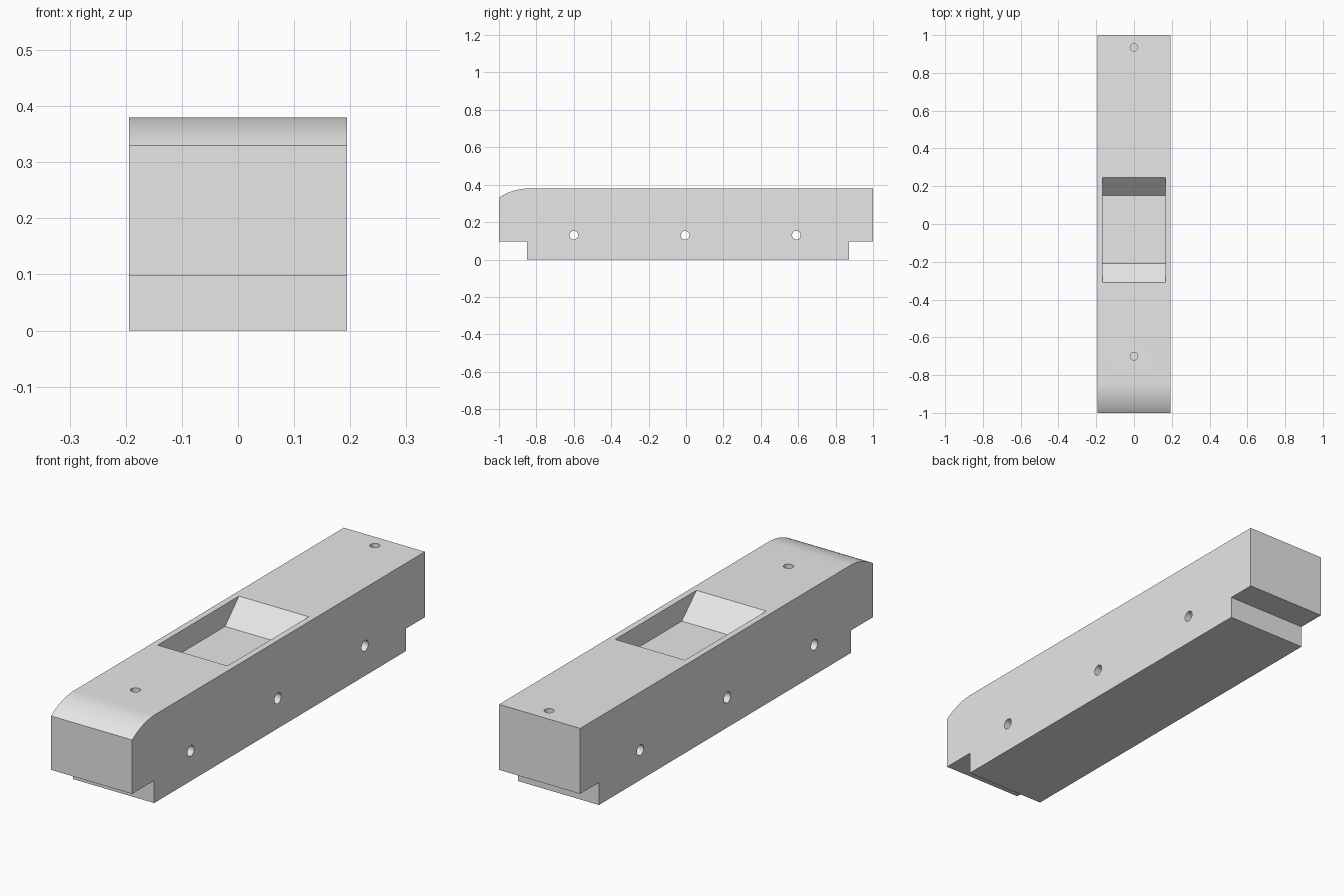
import bpy, bmesh, math
from mathutils import Matrix

if "Cube" in bpy.data.objects:
    bpy.data.objects.remove(bpy.data.objects["Cube"], do_unlink=True)

HALF_WIDTH, TOP, STEP = 0.194, 0.38, 0.097

grey = bpy.data.materials.new("light_grey")
grey.use_nodes = True
grey.diffuse_color = (0.8, 0.8, 0.8, 1)
grey.node_tree.nodes["Principled BSDF"].inputs["Base Color"].default_value = grey.diffuse_color


def make_object(name, bm):
    bmesh.ops.recalc_face_normals(bm, faces=bm.faces)
    mesh = bpy.data.meshes.new(name)
    bm.to_mesh(mesh)
    bm.free()
    mesh.materials.append(grey)
    obj = bpy.data.objects.new(name, mesh)
    bpy.context.collection.objects.link(obj)
    return obj


def prism(name, profile, x0, x1):
    """Extrude a (y, z) side profile across the width."""
    bm = bmesh.new()
    face = bm.faces.new([bm.verts.new((x0, y, z)) for y, z in profile])
    side = bmesh.ops.extrude_face_region(bm, geom=[face])
    verts = [v for v in side["geom"] if isinstance(v, bmesh.types.BMVert)]
    bmesh.ops.translate(bm, verts=verts, vec=(x1 - x0, 0, 0))
    return make_object(name, bm)


def drill(name, centre, radius, depth, axis):
    bm = bmesh.new()
    turn = Matrix.Rotation(math.pi / 2, 4, "Y") if axis == "X" else Matrix()
    bmesh.ops.create_cone(bm, cap_ends=True, segments=32, radius1=radius, radius2=radius,
                          depth=depth, matrix=Matrix.Translation(centre) @ turn)
    return make_object(name, bm)


# Body: stepped underside and a rounded upper front edge
run, drop = 0.16, 0.05
radius = (run ** 2 + drop ** 2) / (2 * drop)
sweep = math.asin(run / radius)
steps = 16
nose = [(-1 + run - radius * math.sin(sweep * i / steps),
         TOP - radius * (1 - math.cos(sweep * i / steps))) for i in range(steps + 1)]
body = prism("body", [(-1, STEP), (-0.85, STEP), (-0.85, 0), (0.872, 0),
                      (0.872, STEP), (1, STEP), (1, TOP)] + nose, -HALF_WIDTH, HALF_WIDTH)

# Pocket with sloping ends, continued above the top face
depth, rise = 0.095, 0.05
front, back = 0.1 * rise / depth, 0.095 * rise / depth
cutters = [prism("pocket_cutter", [(-0.21, TOP - depth), (0.15, TOP - depth),
                                   (0.245 + back, TOP + rise), (-0.31 - front, TOP + rise)],
                 -0.167, 0.167)]

# Cross holes through the sides, blind holes in the top
for y in (-0.6, -0.005, 0.59):
    cutters.append(drill("cross_hole_cutter", (0, y, 0.13), 0.023, 1, "X"))
for y in (-0.7, 0.935):
    cutters.append(drill("top_hole_cutter", (0, y, TOP), 0.02, 0.25, "Z"))

bpy.ops.object.select_all(action="DESELECT")
bpy.context.view_layer.objects.active = body
body.select_set(True)
for cutter in cutters:
    cutter.hide_render = True
    cut = body.modifiers.new(cutter.name, "BOOLEAN")
    cut.operation, cut.solver, cut.object = "DIFFERENCE", "EXACT", cutter
    bpy.ops.object.modifier_apply(modifier=cut.name)
    bpy.data.objects.remove(cutter, do_unlink=True)

bpy.ops.object.shade_smooth_by_angle(angle=math.radians(30))
